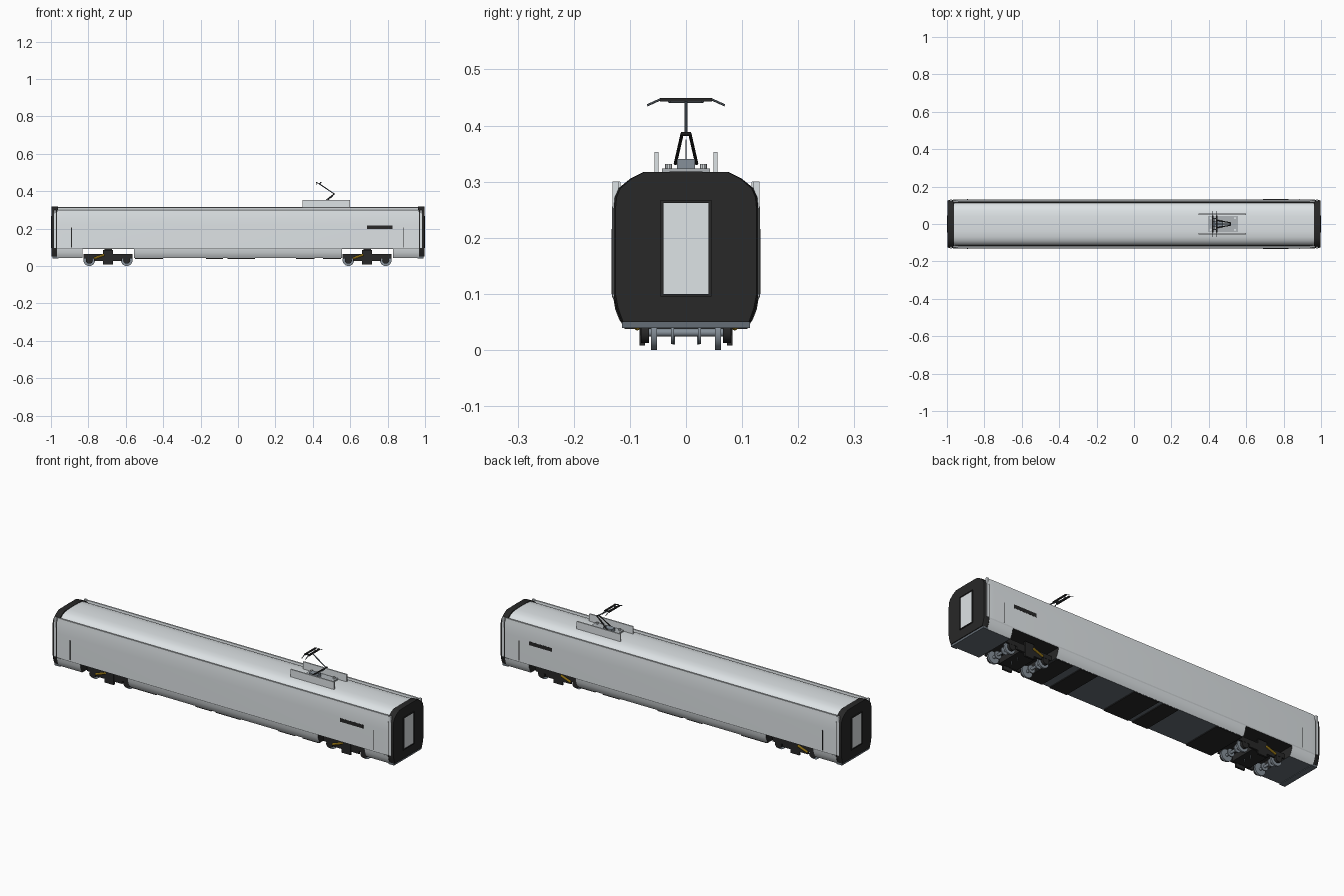
import bpy, bmesh, math
from mathutils import Vector

if "Cube" in bpy.data.objects:
    bpy.data.objects.remove(bpy.data.objects["Cube"])


def mat(name, r, g, b):
    m = bpy.data.materials.new(name)
    m.diffuse_color = (r, g, b, 1)
    m.use_nodes = True
    m.node_tree.nodes["Principled BSDF"].inputs["Base Color"].default_value = m.diffuse_color
    return m


LIGHT = mat("light_grey", 0.73, 0.77, 0.79)
BLACK = mat("charcoal", 0.021, 0.021, 0.021)
SLATE = mat("slate", 0.13, 0.155, 0.18)
STEEL = mat("steel_grey", 0.24, 0.28, 0.32)
MID = mat("mid_grey", 0.42, 0.45, 0.47)
YELLOW = mat("yellow", 0.80, 0.47, 0.02)


def finish(bm, name, mats, smooth=0):
    bmesh.ops.recalc_face_normals(bm, faces=bm.faces)
    me = bpy.data.meshes.new(name)
    bm.to_mesh(me)
    bm.free()
    for m in mats:
        me.materials.append(m)
    if smooth:
        me.polygons.foreach_set("use_smooth", [True] * len(me.polygons))
        me.set_sharp_from_angle(angle=math.radians(smooth))
    ob = bpy.data.objects.new(name, me)
    bpy.context.collection.objects.link(ob)
    return ob


def box(name, x, y, z, m):
    """Box from (min, max) ranges."""
    bm = bmesh.new()
    bmesh.ops.create_cube(bm, size=1)
    for v in bm.verts:
        v.co = [r[0] + (c + 0.5) * (r[1] - r[0]) for c, r in zip(v.co, (x, y, z))]
    return finish(bm, name, [m])


def rod(name, a, b, r, m, sides=10):
    a, b = Vector(a), Vector(b)
    bm = bmesh.new()
    bmesh.ops.create_cone(bm, cap_ends=True, segments=sides, radius1=r,
                          radius2=r, depth=(b - a).length)
    q = (b - a).to_track_quat('Z', 'Y')
    for v in bm.verts:
        v.co = q @ v.co + (a + b) / 2
    return finish(bm, name, [m], 35)


def hull(name, half, sections, mats, under=None, caps=None):
    """Mirror a half profile (y, z) and loft it along x; sections are (x, width scale)."""
    prof = half + [(-y, z) for y, z in reversed(half) if y > 0]
    bm = bmesh.new()
    rings = [[bm.verts.new((x, y * s, z)) for y, z in prof] for x, s in sections]
    n = len(prof)
    for a, b in zip(rings, rings[1:]):
        for i in range(n):
            bm.faces.new((a[i], a[(i + 1) % n], b[(i + 1) % n], b[i]))
    for r in (rings[0], rings[-1]):
        bm.faces.new(r)
    bmesh.ops.recalc_face_normals(bm, faces=bm.faces)
    bm.normal_update()
    for f in bm.faces:
        if under is not None and f.normal.z < -0.9:
            f.material_index = under
        if caps is not None and abs(f.normal.x) > 0.9:
            f.material_index = caps
    return finish(bm, name, mats, 30)


# Body shell: curved roof, gutter groove, straight sides; black ceiling over the bogies
upper = [(0, 0.316), (0.04, 0.3155), (0.07, 0.312), (0.09, 0.305), (0.106, 0.293),
         (0.112, 0.281), (0.117, 0.281), (0.119, 0.300), (0.127, 0.300), (0.129, 0.280),
         (0.1315, 0.255), (0.132, 0.22), (0.132, 0.095), (0.129, 0.090)]
hull("body_shell", upper, [(-0.968, 0.985), (-0.94, 1), (0.94, 1), (0.968, 0.985)],
     [LIGHT, BLACK], 1)

# Dark gutter strips along the roof edge
for t in (1, -1):
    box("roof_gutter", (-0.965, 0.965), tuple(sorted((t * 0.1115, t * 0.118))), (0.278, 0.2835), BLACK)

# Lower skirts between the bogie wells: slate underneath, black well walls
skirt = [(0.129, 0.090), (0.126, 0.072), (0.119, 0.054), (0.111, 0.042)]
for nm, x0, x1 in (("rear", -0.968, -0.832), ("middle", -0.557, 0.557), ("front", 0.828, 0.968)):
    hull(nm + "_skirt", skirt, [(x0, 1), (x1, 1)], [LIGHT, SLATE, BLACK], 1, 2)

# Underfloor equipment covers
for i, (x0, x1) in enumerate(((-0.55, -0.40), (-0.17, -0.08), (-0.055, 0.09), (0.31, 0.41), (0.455, 0.55))):
    box(f"floor_cover_{i}", (x0, x1), (-0.11, 0.11), (0.037, 0.044), BLACK)

# End blocks with doorway, side plates and headstock
end = [(0, 0.318), (0.076, 0.317), (0.098, 0.306), (0.120, 0.288), (0.127, 0.272),
       (0.129, 0.25), (0.129, 0.10), (0.124, 0.075), (0.115, 0.050)]
for s, nm in ((1, "front"), (-1, "rear")):
    def X(a, b):
        return tuple(sorted((s * a, s * b)))
    hull(nm + "_end_block", end, [(s * 0.962, 1.005), (s * 0.985, 1), (s * 0.996, 0.975)], [BLACK])
    box(nm + "_end_door", X(0.99, 0.9972), (-0.04, 0.04), (0.10, 0.262), LIGHT)
    for y in (-0.0425, 0.0425):
        box(nm + "_door_post", X(0.99, 1.0), (y - 0.0025, y + 0.0025), (0.095, 0.267), BLACK)
    for z in (0.0975, 0.2645):
        box(nm + "_door_rail", X(0.99, 1.0), (-0.04, 0.04), (z - 0.0025, z + 0.0025), BLACK)
    box(nm + "_headstock", X(0.96, 0.992), (-0.114, 0.114), (0.039, 0.050), SLATE)
    for t in (1, -1):
        box(nm + "_corner_plate", X(0.972, 0.985), tuple(sorted((t * 0.120, t * 0.131))), (0.095, 0.300), LIGHT)

# Side details: display panel and thin door seams on both sides
for t in (1, -1):
    def Y(a, b):
        return tuple(sorted((t * a, t * b)))
    box("display_panel", (0.69, 0.825), Y(0.130, 0.1328), (0.197, 0.216), BLACK)
    for x in (-0.89, 0.883):
        box("side_seam", (x - 0.002, x + 0.002), Y(0.130, 0.1326), (0.10, 0.205), BLACK)

# Bogies
for cx, nm in ((-0.695, "rear"), (0.69, "front")):
    box(nm + "_bogie_bolster", (cx - 0.05, cx + 0.05), (-0.07, 0.07), (0.026, 0.060), BLACK)
    box(nm + "_bogie_pivot", (cx - 0.02, cx + 0.02), (-0.03, 0.03), (0.055, 0.092), BLACK)
    for dx in (-0.1, 0.1):
        x = cx + dx
        rod(nm + "_axle", (x, -0.073, 0.031), (x, 0.073, 0.031), 0.007, STEEL, 12)
        for y in (-0.024, 0.024):
            rod(nm + "_brake_disc", (x, y - 0.003, 0.031), (x, y + 0.003, 0.031), 0.020, STEEL, 20)
        for t in (1, -1):
            rod(nm + "_wheel", (x, t * 0.052, 0.031), (x, t * 0.062, 0.031), 0.031, STEEL, 28)
            rod(nm + "_axle_box", (x, t * 0.066, 0.031), (x, t * 0.080, 0.031), 0.019, BLACK, 16)
    for t in (1, -1):
        ys = tuple(sorted((t * 0.072, t * 0.081)))
        box(nm + "_side_frame", (cx - 0.132, cx + 0.132), ys, (0.040, 0.064), BLACK)
        box(nm + "_frame_drop", (cx - 0.075, cx + 0.075), ys, (0.026, 0.044), BLACK)
        box(nm + "_spring_box", (cx - 0.026, cx + 0.026), tuple(sorted((t * 0.073, t * 0.083))), (0.008, 0.085), BLACK)
        rod(nm + "_damper", (cx - 0.075, t * 0.087, 0.040), (cx - 0.020, t * 0.087, 0.060), 0.0055, YELLOW, 10)
        rod(nm + "_guard_rod", (cx + 0.02, t * 0.022, 0.01), (cx + 0.02, t * 0.022, 0.035), 0.002, STEEL, 6)

# Pantograph base, screens and insulators
box("pantograph_base", (0.395, 0.555), (-0.043, 0.043), (0.314, 0.323), MID)
for t in (1, -1):
    box("pantograph_screen", (0.345, 0.60), tuple(sorted((t * 0.049, t * 0.056))), (0.312, 0.353), LIGHT)
    for x in (0.41, 0.54):
        rod("insulator", (x, t * 0.031, 0.322), (x, t * 0.031, 0.331), 0.006, LIGHT, 10)
box("pantograph_mount", (0.425, 0.475), (-0.016, 0.016), (0.322, 0.340), STEEL)

# Pantograph arms and contact head
for t in (1, -1):
    rod("lower_arm", (0.445, t * 0.019, 0.332), (0.515, t * 0.007, 0.385), 0.003, BLACK, 8)
rod("upper_arm", (0.515, 0, 0.385), (0.432, 0, 0.441), 0.0028, SLATE, 8)
rod("knee_joint", (0.515, -0.009, 0.385), (0.515, 0.009, 0.385), 0.0035, BLACK, 8)
rod("control_rod", (0.46, 0, 0.335), (0.508, 0, 0.374), 0.0015, STEEL, 6)
for x in (0.421, 0.443):
    box("contact_strip", (x - 0.004, x + 0.004), (-0.046, 0.046), (0.443, 0.449), BLACK)
    for t in (1, -1):
        rod("contact_horn", (x, t * 0.045, 0.447), (x, t * 0.069, 0.436), 0.002, SLATE, 6)
for y in (-0.03, 0.03):
    box("head_link", (0.421, 0.443), (y - 0.002, y + 0.002), (0.441, 0.445), SLATE)
rod("head_cross_bar", (0.432, -0.03, 0.442), (0.432, 0.03, 0.442), 0.002, SLATE, 6)
